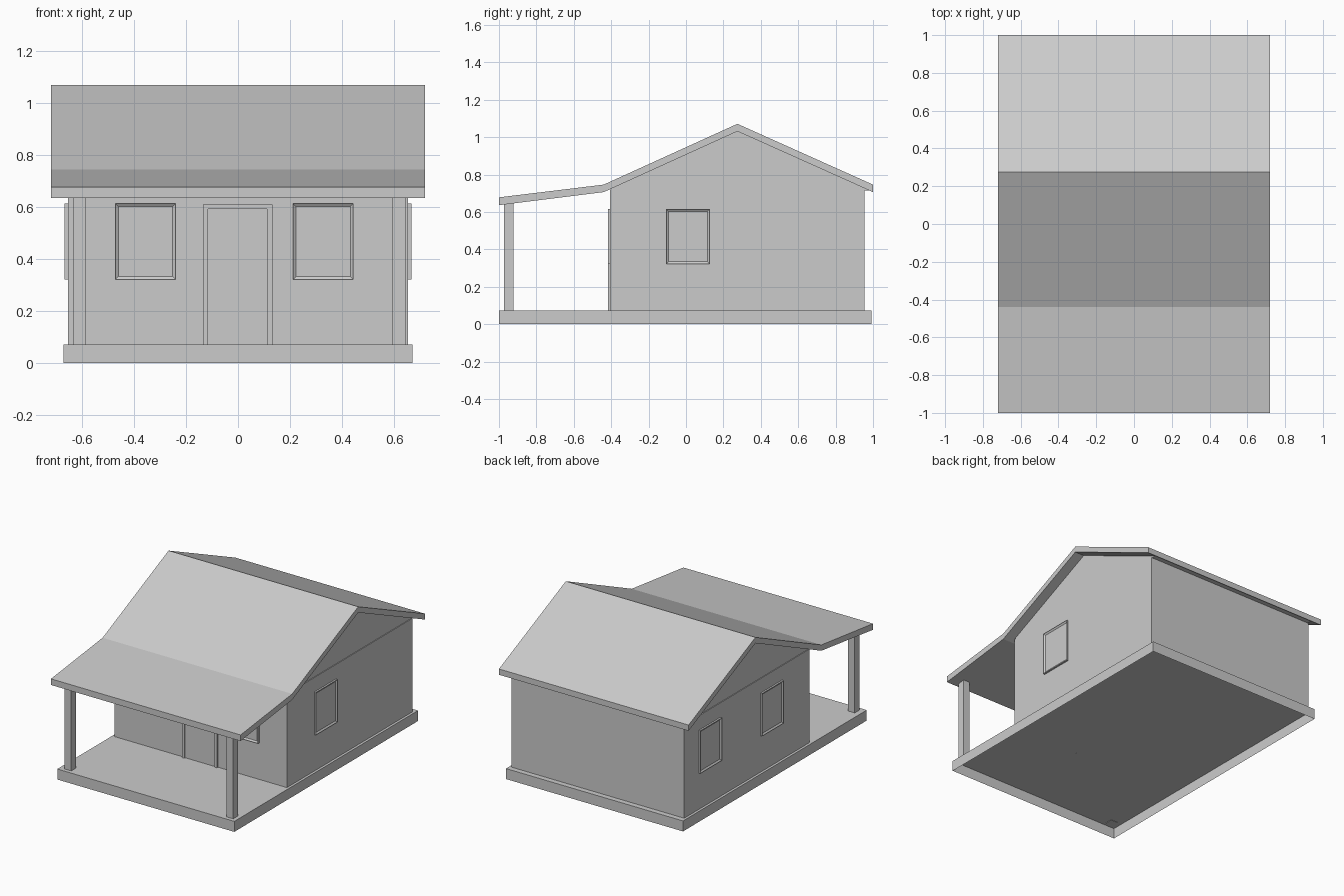
import bpy, bmesh
from math import radians
from mathutils import Matrix, Vector

if "Cube" in bpy.data.objects:
    bpy.data.objects.remove(bpy.data.objects["Cube"])


def finish(name, bm):
    bmesh.ops.recalc_face_normals(bm, faces=bm.faces)
    me = bpy.data.meshes.new(name)
    bm.to_mesh(me)
    bm.free()
    ob = bpy.data.objects.new(name, me)
    bpy.context.collection.objects.link(ob)
    return ob


def add_cube(bm, lo, hi):
    lo, hi = Vector(lo), Vector(hi)
    m = Matrix.Translation((lo + hi) / 2) @ Matrix.Diagonal((*(hi - lo), 1))
    bmesh.ops.create_cube(bm, size=1, matrix=m)


def box(name, lo, hi, open_bottom=False):
    bm = bmesh.new()
    add_cube(bm, lo, hi)
    finish_bm = bm
    if open_bottom:
        bm.normal_update()
        low = [f for f in bm.faces if f.normal.z < -0.9]
        bmesh.ops.delete(bm, geom=low, context="FACES_ONLY")
    return finish(name, finish_bm)


def extrude_x(name, profile, x0, x1):
    """Sweep a (y, z) outline along x."""
    bm = bmesh.new()
    face = bm.faces.new([bm.verts.new((x0, y, z)) for y, z in profile])
    res = bmesh.ops.extrude_face_region(bm, geom=[face])
    verts = [g for g in res["geom"] if isinstance(g, bmesh.types.BMVert)]
    bmesh.ops.translate(bm, verts=verts, vec=(x1 - x0, 0, 0))
    return finish(name, bm)


def window(name, loc, angle):
    """Shallow framed window facing -y, with a sloping reveal, then turned."""
    bm = bmesh.new()
    add_cube(bm, (-0.117, -0.012, -0.147), (0.117, 0.01, 0.147))
    bm.normal_update()
    front = [f for f in bm.faces if f.normal.y < -0.9]
    bmesh.ops.inset_region(bm, faces=front, thickness=0.002)
    bmesh.ops.inset_region(bm, faces=front, thickness=0.016, depth=-0.008)
    ob = finish(name, bm)
    ob.location = loc
    ob.rotation_euler.z = radians(angle)


# Floor slab (hollow underneath) and house body
box("floor_slab", (-0.672, -1.0, 0), (0.672, 0.992, 0.072), open_bottom=True)
box("walls", (-0.655, -0.405, 0.069), (0.655, 0.955, 0.714))
extrude_x("gable", [(-0.405, 0.714), (0.995, 0.714), (0.275, 1.033), (-0.405, 0.724)],
          -0.65, 0.65)

# Roof slab: rear slope, front slope and shallower porch slope
extrude_x("roof", [(-1.0, 0.678), (-0.44, 0.746), (0.275, 1.071), (1.0, 0.746),
                   (1.0, 0.706), (0.275, 1.031), (-0.44, 0.706), (-1.0, 0.636)],
          -0.72, 0.72)

# Porch posts
for side, x in (("left", -0.61), ("right", 0.62)):
    extrude_x("porch_post_" + side, [(-0.973, 0.069), (-0.923, 0.069),
              (-0.923, 0.655), (-0.973, 0.649)], x - 0.025, x + 0.025)

# Door panel and its surround
bm = bmesh.new()
add_cube(bm, (-0.135, -0.417, 0.07), (-0.115, -0.40, 0.61))
add_cube(bm, (0.112, -0.417, 0.07), (0.132, -0.40, 0.61))
add_cube(bm, (-0.115, -0.417, 0.593), (0.112, -0.40, 0.61))
finish("door_frame", bm)
box("door", (-0.115, -0.408, 0.07), (0.112, -0.40, 0.593))

# Windows: two in front, one on the right, two on the left
for i, x in enumerate((-0.356, 0.328)):
    window(f"front_window_{i + 1}", (x, -0.405, 0.468), 0)
window("right_window", (0.655, 0.01, 0.468), 90)
for i, y in enumerate((0.01, 0.68)):
    window(f"left_window_{i + 1}", (-0.655, y, 0.468), -90)
